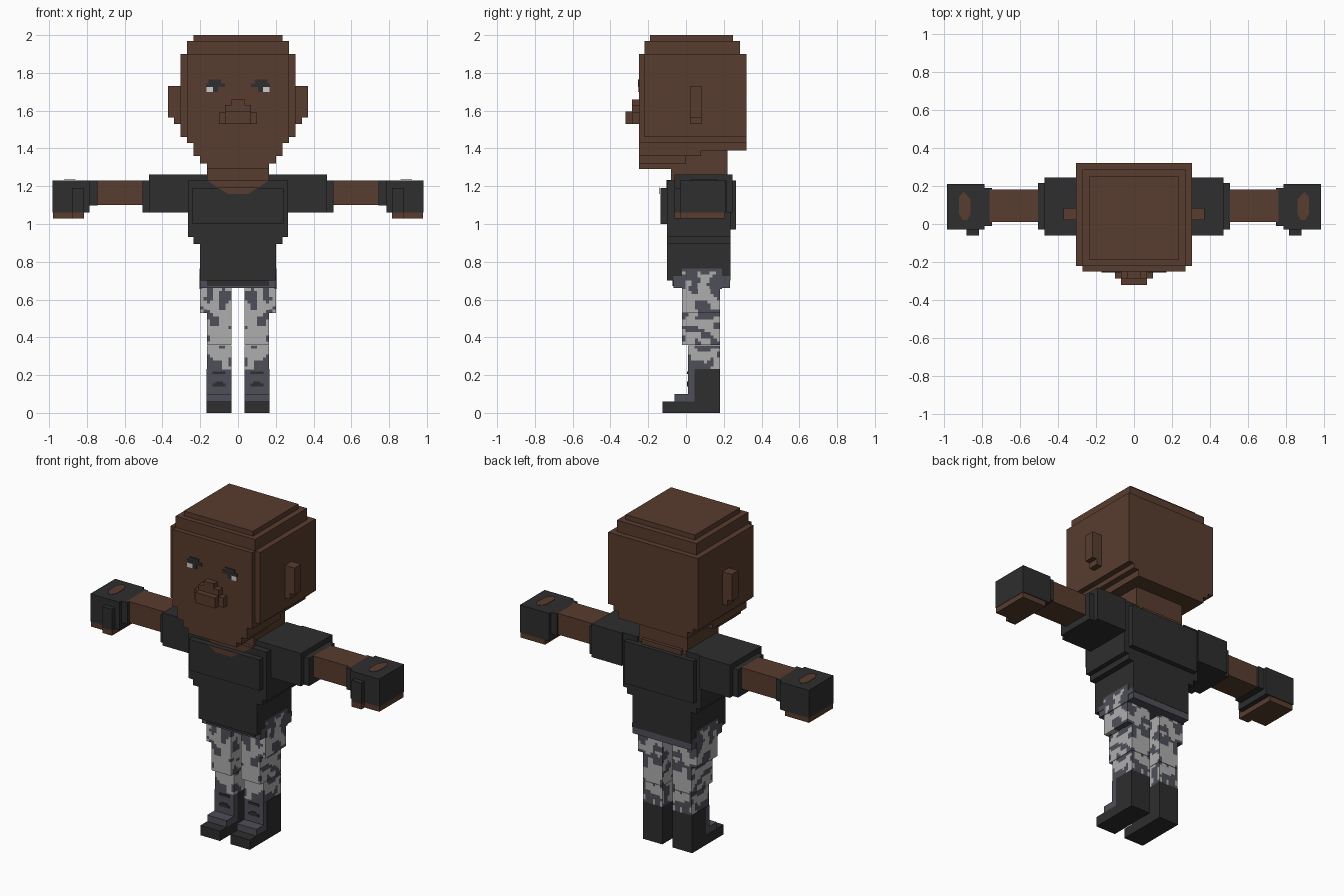
import bpy, bmesh
from mathutils import Vector, noise

if "Cube" in bpy.data.objects:
    bpy.data.objects.remove(bpy.data.objects["Cube"])


def material(name, r, g, b):
    def lin(c):
        c /= 255
        return c / 12.92 if c <= 0.04045 else ((c + 0.055) / 1.055) ** 2.4
    m = bpy.data.materials.new(name)
    m.diffuse_color = (lin(r), lin(g), lin(b), 1)
    m.use_nodes = True
    m.node_tree.nodes["Principled BSDF"].inputs["Base Color"].default_value = m.diffuse_color
    return m


SKIN = material("brown_skin", 88, 60, 46)
BLACK = material("black_cloth", 46, 46, 47)
LIGHT = material("light_grey_camo", 174, 174, 174)
SLATE = material("slate_grey_camo", 78, 78, 88)
WHITE = material("eye_white", 205, 205, 205)


def add_box(bm, x0, x1, y0, y1, z0, z1):
    v = [bm.verts.new((x, y, z)) for x in (x0, x1) for y in (y0, y1) for z in (z0, z1)]
    for f in ((0, 1, 3, 2), (4, 6, 7, 5), (0, 4, 5, 1), (2, 3, 7, 6), (0, 2, 6, 4), (1, 5, 7, 3)):
        bm.faces.new([v[i] for i in f])


def finish(bm, name, mats, mirror):
    bmesh.ops.recalc_face_normals(bm, faces=bm.faces)
    me = bpy.data.meshes.new(name)
    bm.to_mesh(me)
    bm.free()
    for m in mats:
        me.materials.append(m)
    ob = bpy.data.objects.new(name, me)
    bpy.context.collection.objects.link(ob)
    if mirror:
        mod = ob.modifiers.new("mirror", 'MIRROR')
        mod.use_mirror_merge = False
    return ob


def part(name, mat, boxes, mirror=False):
    """One object from boxes given as x0, x1, y0, y1, z0, z1."""
    bm = bmesh.new()
    for b in boxes:
        add_box(bm, *b)
    return finish(bm, name, [mat], mirror)


def camo_part(name, boxes, mirror=False, cell=0.0165):
    """Boxes cut into small squares, blotched in two greys."""
    bm = bmesh.new()
    for b in boxes:
        one = bmesh.new()
        add_box(one, *b)
        for axis in range(3):
            lo, hi = b[2 * axis], b[2 * axis + 1]
            n = max(1, round((hi - lo) / cell))
            no = Vector([float(i == axis) for i in range(3)])
            for i in range(1, n):
                bmesh.ops.bisect_plane(one, geom=one.verts[:] + one.edges[:] + one.faces[:],
                                       plane_co=no * (lo + (hi - lo) * i / n), plane_no=no)
        tmp = bpy.data.meshes.new("tmp")
        one.to_mesh(tmp)
        one.free()
        bm.from_mesh(tmp)
        bpy.data.meshes.remove(tmp)
    for f in bm.faces:
        c = f.calc_center_median()
        n = noise.noise(Vector((c.x * 17, c.y * 17, c.z * 19)) + Vector((3.3, 7.1, 1.7)))
        limit = 0.09
        if c.z < 0.30:
            limit -= (0.30 - c.z) * 4
        if c.z > 0.68:
            limit -= (c.z - 0.68) * 4
        f.material_index = int(n > limit)
    return finish(bm, name, [LIGHT, SLATE], mirror)


def sym(w, *rest):
    return (-w, w) + rest


# Head: stepped crown, broad skull, stepped jaw
part("head", SKIN, [
    sym(.235, -.19, .25, 1.97, 2.0),
    sym(.27, -.22, .285, 1.90, 1.97),
    sym(.305, -.22, .32, 1.46, 1.90),
    sym(.27, -.25, -.22, 1.46, 1.90),
    sym(.27, -.25, .32, 1.43, 1.46),
    sym(.235, -.25, .32, 1.39, 1.43),
    sym(.235, -.25, .08, 1.36, 1.39),
    sym(.20, -.25, .0, 1.32, 1.36),
    sym(.165, -.25, -.08, 1.29, 1.32),
])
part("neck", SKIN, [sym(.165, -.08, .22, 1.20, 1.40), sym(.135, .2, .24, 1.2, 1.26)])
part("nose", SKIN, [
    sym(.10, -.285, -.25, 1.53, 1.59),
    sym(.068, -.32, -.25, 1.53, 1.595),
    sym(.068, -.285, -.25, 1.59, 1.63),
    sym(.034, -.285, -.25, 1.63, 1.66),
])
part("ear", SKIN, [(.305, .37, .02, .083, 1.565, 1.73), (.305, .34, .02, .083, 1.53, 1.565)], True)

# Eyes: thin plates on the face
part("eyebrow", BLACK, [
    (.09, .155, -.254, -.25, 1.745, 1.765),
    (.07, .17, -.254, -.25, 1.725, 1.745),
    (.105, .132, -.254, -.25, 1.70, 1.725),
], True)
part("eye_white", WHITE, [(.132, .168, -.253, -.25, 1.698, 1.725)], True)

# Shirt: stepped chest, waist and shoulders
part("shirt", BLACK, [
    sym(.265, -.10, .235, .93, 1.23),
    sym(.235, .235, .265, .97, 1.23),
    sym(.24, -.135, -.10, 1.0, 1.19),
    sym(.235, -.10, .235, .895, .93),
    sym(.20, -.10, .235, .70, .895),
])
part("shirt_front_hem", BLACK, [sym(.165, -.072, -.065, .672, .70)])
part("shoulder", BLACK, [(.165, .28, -.06, .235, 1.22, 1.262)], True)
part("sleeve", BLACK, [
    (.265, .47, -.06, .245, 1.06, 1.262),
    (.47, .505, -.03, .215, 1.06, 1.23),
], True)

# Open collar: thin skin plates on the two chest steps
bm = bmesh.new()
for y, wl, zl, wt, zt in ((-.137, .055, 1.16, .105, 1.192), (-.102, .105, 1.19, .165, 1.232)):
    bm.faces.new([bm.verts.new((x, y, z)) for x, z in ((-wl, zl), (wl, zl), (wt, zt), (-wt, zt))])
for f in bm.faces:
    if f.normal.y > 0:
        f.normal_flip()
me_solid = finish(bm, "collar_opening", [SKIN], False)
me_solid.modifiers.new("thickness", 'SOLIDIFY').thickness = .002
part("collar_top", SKIN, [sym(.165, -.10, -.06, 1.228, 1.234)])

# Arms, fingerless gloves and fingers
part("forearm", SKIN, [(.50, .76, .01, .18, 1.10, 1.23)], True)
part("glove", BLACK, [
    (.785, .982, -.03, .21, 1.06, 1.23),
    (.745, .785, -.01, .19, 1.097, 1.23),
    (.815, .88, -.06, -.03, 1.06, 1.19),
], True)
part("fingers", SKIN, [(.815, .98, -.028, .205, 1.028, 1.06), (.815, .88, -.06, -.028, 1.028, 1.06)], True)
bm = bmesh.new()
patch = ((.86, .05), (.875, .02), (.90, .02), (.92, .055), (.92, .14), (.895, .17), (.86, .13))
bm.faces.new([bm.verts.new((x, y, 1.233)) for x, y in patch])
ob = finish(bm, "glove_opening", [SKIN], True)
ob.modifiers.new("thickness", 'SOLIDIFY').thickness = .002

# Trousers: hips, thighs and calves
part("hips", SLATE, [sym(.20, -.065, .233, .66, .70)])
camo_part("hip_sides", [(.19, .204, -.02, .19, .655, .765)], True)
part("hip_trim", SLATE, [(.195, .203, -.065, .232, .695, .725)], True)
camo_part("thigh", [
    (.035, .165, -.02, .18, .36, .662),
    (.165, .20, -.02, .18, .53, .662),
], True)
camo_part("calf", [(.035, .165, .01, .18, .23, .358)], True)

# Boots with slate laced fronts
part("boot", BLACK, [
    (.035, .168, .045, .18, 0, .232),
    (.035, .168, -.125, .045, 0, .06),
], True)
part("boot_front", SLATE, [
    (.035, .167, .01, .045, .10, .232),
    (.035, .167, -.06, .045, .06, .10),
], True)
part("boot_laces", BLACK, [
    (.065, .135, .006, .01, .14, .155),
    (.08, .12, .006, .01, .155, .165),
    (.065, .135, .006, .01, .205, .22),
], True)
